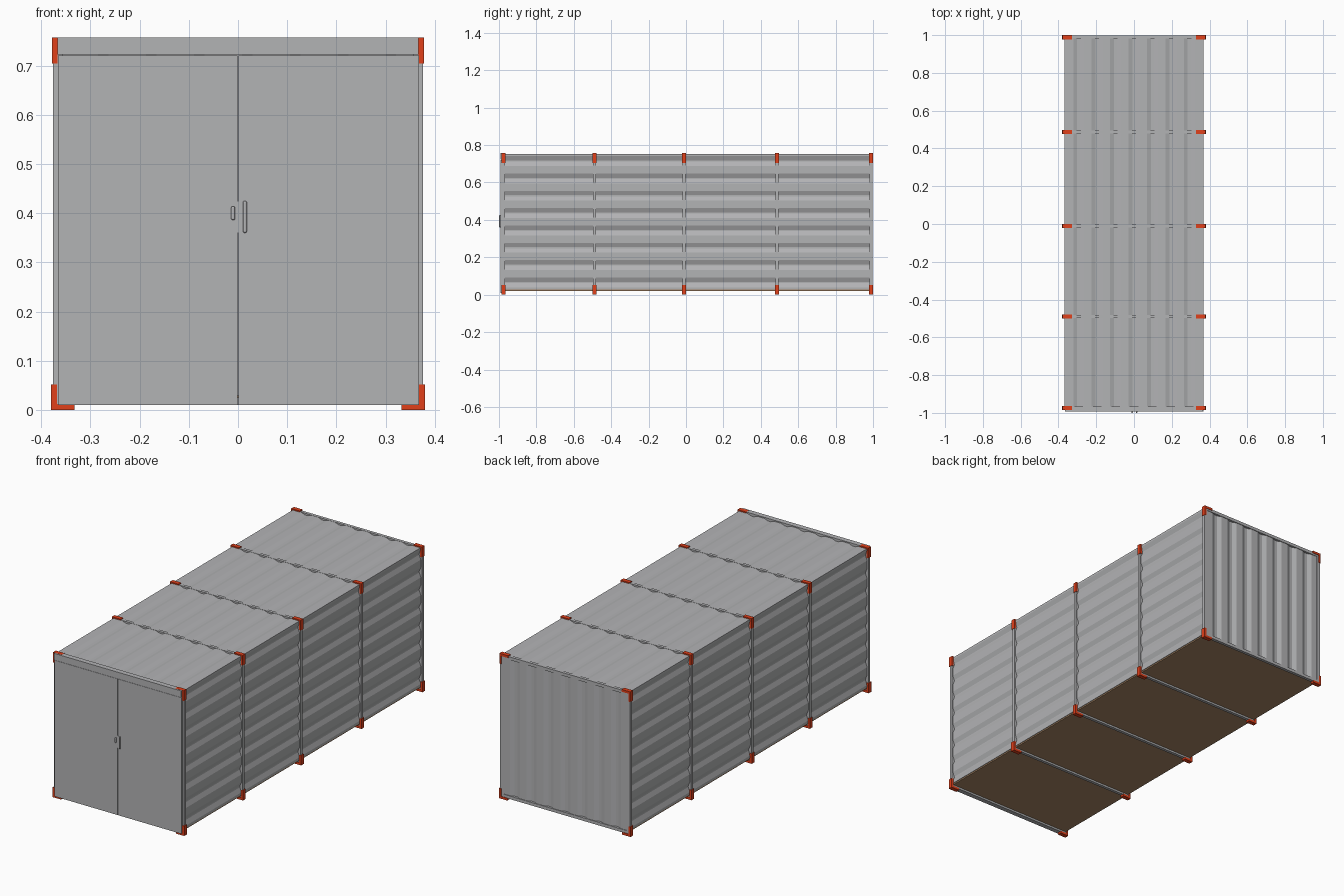
import bpy, bmesh, math
from mathutils import Vector

if "Cube" in bpy.data.objects:
    bpy.data.objects.remove(bpy.data.objects["Cube"])


def mat(name, col):
    m = bpy.data.materials.new(name)
    m.diffuse_color = (*col, 1)
    m.use_nodes = True
    m.node_tree.nodes["Principled BSDF"].inputs["Base Color"].default_value = m.diffuse_color
    return m


GREY = mat("steel_grey", (0.45, 0.452, 0.463))
RED = mat("bracket_red", (0.75, 0.05, 0.010))
BROWN = mat("floor_brown", (0.39, 0.235, 0.13))


def finish(name, bm, material):
    bmesh.ops.recalc_face_normals(bm, faces=bm.faces)
    me = bpy.data.meshes.new(name)
    bm.to_mesh(me)
    bm.free()
    me.materials.append(material)
    ob = bpy.data.objects.new(name, me)
    bpy.context.collection.objects.link(ob)
    return ob


def box(name, x, y, z, material=GREY, bevel=0, segs=1):
    bm = bmesh.new()
    bmesh.ops.create_cube(bm, size=1)
    for v in bm.verts:
        for i, r in enumerate((x, y, z)):
            v.co[i] = (r[0] + r[1]) / 2 + v.co[i] * (r[1] - r[0])
    if bevel:
        bmesh.ops.bevel(bm, geom=bm.edges[:], offset=bevel, segments=segs,
                        profile=0.5, affect='EDGES')
    return finish(name, bm, material)


def prism(name, pts, v0, v1, place, material=GREY):
    """Extrude a closed 2D outline from v0 to v1; place maps (a, b, v) to 3D."""
    bm = bmesh.new()
    lo = [bm.verts.new(place(a, b, v0)) for a, b in pts]
    hi = [bm.verts.new(place(a, b, v1)) for a, b in pts]
    n = len(pts)
    for i in range(n):
        j = (i + 1) % n
        bm.faces.new((lo[i], lo[j], hi[j], hi[i]))
    bm.faces.new(lo)
    bm.faces.new(hi)
    return finish(name, bm, material)


def corrugation(start, end, centres, half, slope, depth, thick=0.004):
    """Closed outline of a ridged sheet: outer skin plus inner skin."""
    top = [(start, 0)]
    for c in centres:
        top += [(c - half - slope, 0), (c - half, -depth),
                (c + half, -depth), (c + half + slope, 0)]
    top.append((end, 0))
    return top + [(a, b - thick) for a, b in reversed(top)]


FRAMES = [-0.975, -0.49, -0.011, 0.487, 0.989]
HW = 0.008

# ribbed sheet outlines
roof_pts = corrugation(-0.369, 0.369, [-0.2925 + 0.0975 * k for k in range(7)],
                       0.008, 0.021, 0.008)
side_pts = corrugation(0.027, 0.751, [0.0655 + 0.0927 * k for k in range(8)],
                       0.003, 0.023, 0.0095)
back_pts = corrugation(-0.367, 0.367, [-0.2925 + 0.0975 * k for k in range(7)],
                       0.008, 0.021, 0.009)

# roof and side panels, one per bay
for i in range(4):
    y0, y1 = FRAMES[i] + HW, FRAMES[i + 1] - HW
    prism(f"roof_panel_{i}", roof_pts, y0, y1,
          lambda a, b, v: Vector((a, v, 0.751 + b)))
    for s, side in ((-1, "left"), (1, "right")):
        prism(f"{side}_wall_panel_{i}", side_pts, y0, y1,
              lambda a, b, v: Vector((s * (0.369 + b), v, a)))

# back wall with upright ribs
prism("back_wall", back_pts, 0.022, 0.750,
      lambda a, b, v: Vector((a, 0.994 + b, v)))

# frames: posts, cross beams and L-shaped brackets
for i, y in enumerate(FRAMES):
    span = (y - HW, y + HW)
    for s, side in ((-1, "left"), (1, "right")):
        xs = sorted((s * 0.357, s * 0.3755))
        box(f"{side}_post_{i}", xs, span, (0.012, 0.752))
        for top in (False, True):
            if top:
                outline = [(0.3775, 0.757), (0.3775, 0.704), (0.367, 0.704),
                           (0.367, 0.745), (0.328, 0.745), (0.328, 0.757)]
            else:
                outline = [(0.380, 0), (0.380, 0.052), (0.368, 0.052),
                           (0.368, 0.012), (0.332, 0.012), (0.332, 0)]
            prism(f"{side}_{'top' if top else 'bottom'}_bracket_{i}", outline,
                  y - 0.011, y + 0.011,
                  lambda a, b, v: Vector((s * a, v, b)), RED)
    box(f"roof_beam_{i}", (-0.368, 0.368), span, (0.736, 0.752))
    box(f"floor_beam_{i}", (-0.368, 0.368), span, (0.010, 0.026))

# floor
box("floor", (-0.366, 0.366), (-0.978, 0.982), (0.020, 0.030), BROWN)

# front header and doors
box("door_header", (-0.3665, 0.3665), (-0.993, -0.966), (0.722, 0.7565))
box("left_door", (-0.3655, -0.0012), (-0.992, -0.980), (0.010, 0.7205))
box("right_door", (0.0012, 0.3675), (-0.992, -0.980), (0.010, 0.7205))

# lock plate and handles
box("lock_plate", (-0.004, 0.010), (-0.9932, -0.990), (0.360, 0.425))
box("left_handle", (-0.014, -0.006), (-1.0, -0.991), (0.386, 0.414), GREY, 0.0035, 3)
box("right_handle", (0.010, 0.018), (-1.0, -0.991), (0.360, 0.425), GREY, 0.0035, 3)
